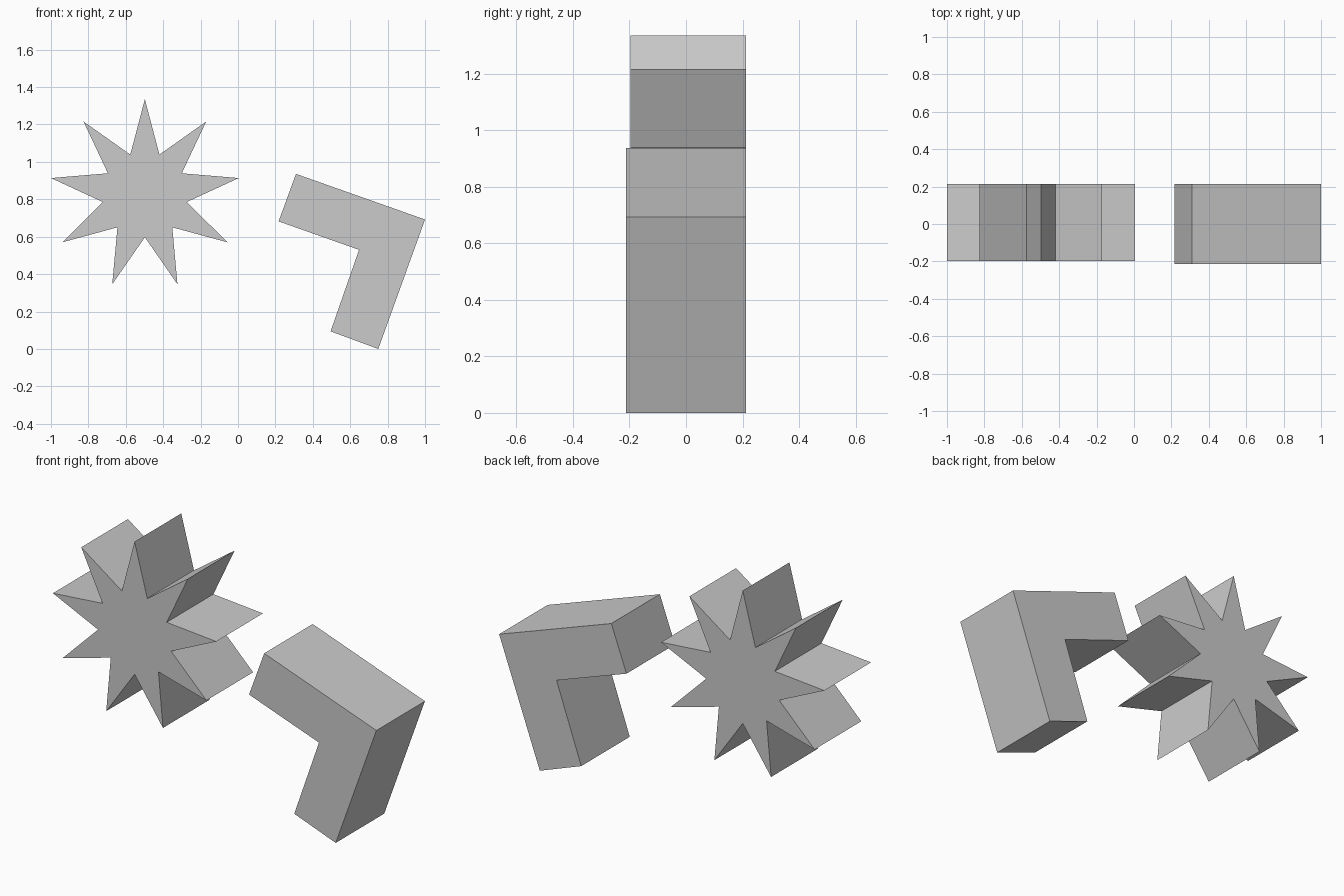
import bpy, bmesh
from math import cos, sin, pi

if "Cube" in bpy.data.objects:
    bpy.data.objects.remove(bpy.data.objects["Cube"])


def extrude_profile(name, points, y_front, y_back):
    """Flat x-z outline extruded along y."""
    bm = bmesh.new()
    face = bm.faces.new([bm.verts.new((x, y_front, z)) for x, z in points])
    new = bmesh.ops.extrude_face_region(bm, geom=[face])["geom"]
    verts = [v for v in new if isinstance(v, bmesh.types.BMVert)]
    bmesh.ops.translate(bm, verts=verts, vec=(0, y_back - y_front, 0))
    bmesh.ops.recalc_face_normals(bm, faces=bm.faces)
    mesh = bpy.data.meshes.new(name)
    bm.to_mesh(mesh)
    bm.free()
    obj = bpy.data.objects.new(name, mesh)
    bpy.context.collection.objects.link(obj)
    return obj


# Nine-pointed star block
TIPS, OUTER, INNER = 9, 0.51, 0.228
star = []
for i in range(TIPS * 2):
    r = INNER if i % 2 else OUTER
    a = pi / 2 + i * pi / TIPS
    star.append((-0.498 + r * cos(a), 0.825 + r * sin(a)))
extrude_profile("star_block", star, -0.197, 0.213)

# Tilted L-shaped block
elbow = [(0.31, 0.936), (1.0, 0.692), (0.75, 0.0),
         (0.495, 0.094), (0.647, 0.53), (0.217, 0.682)]
extrude_profile("elbow_block", elbow, -0.213, 0.213)
